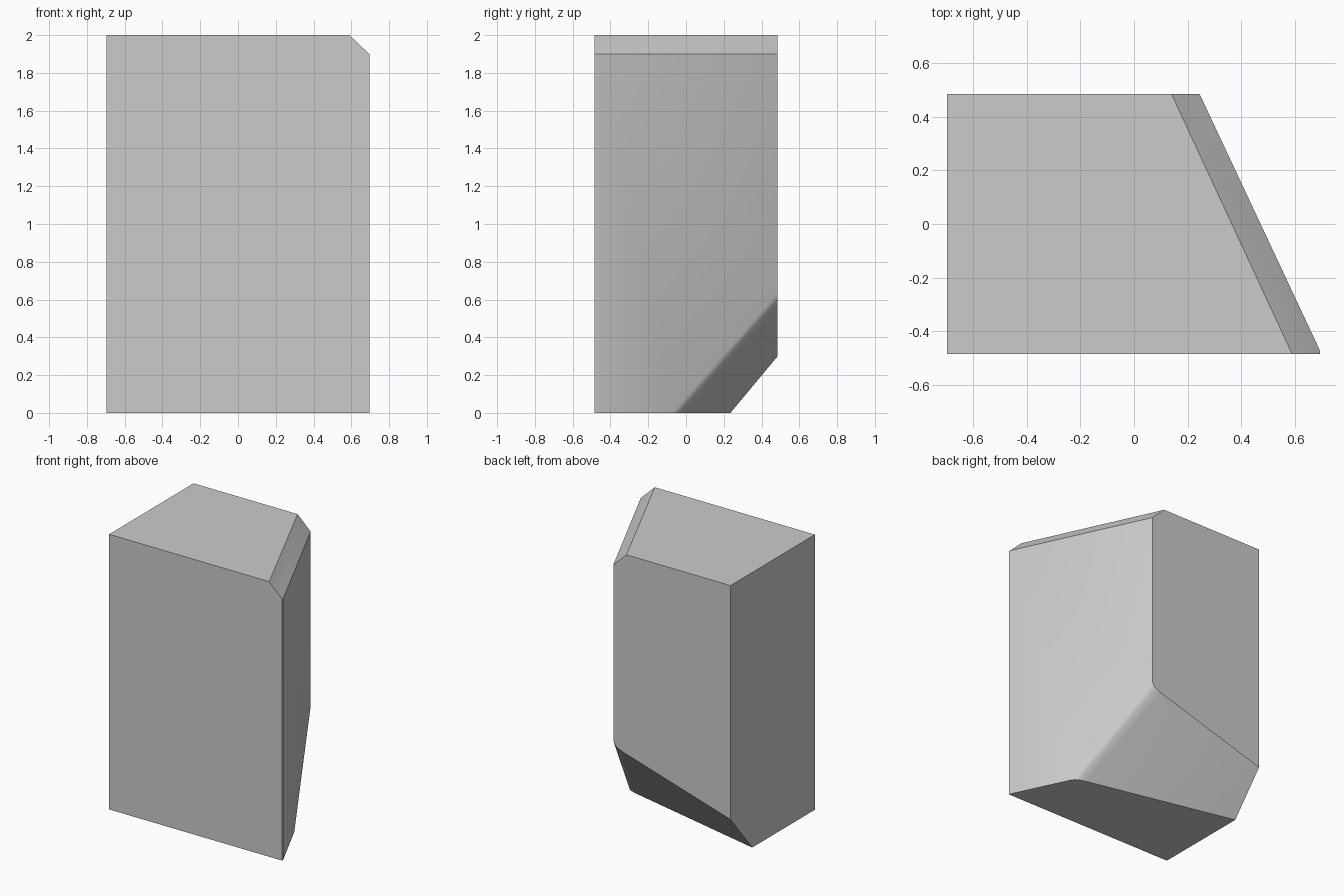
import bpy, bmesh, math

if "Cube" in bpy.data.objects:
    bpy.data.objects.remove(bpy.data.objects["Cube"])

stone = bpy.data.materials.new("plain grey")
stone.diffuse_color = (0.6, 0.6, 0.6, 1)
stone.use_nodes = True
stone.node_tree.nodes["Principled BSDF"].inputs["Base Color"].default_value = stone.diffuse_color

# Plan outline: square left side, slanted right wall with a softened front edge
L, F, B = -0.697, -0.485, 0.485
wall = [(0.695, F), (0.692, -0.468), (0.685, -0.455)]

points = [
    # flat top and its chamfered right edge
    (L, F, 2), (L, B, 2), (0.59, F, 2), (0.14, B, 2), (0.245, B, 1.9),
    # left side with the sloping back corner cut away
    (L, F, 0), (L, B, 0.30), (L, 0.235, 0),
    # rounded rim of the cut on the back face
    (0.245, B, 0.635), (0.240, B, 0.608), (0.222, B, 0.583), (0.17, B, 0.56),
    # rounded rim of the cut on the underside
    (0.505, -0.075, 0), (0.486, -0.047, 0), (0.460, -0.031, 0), (0.41, -0.015, 0),
]
points += [(x, y, z) for x, y in wall for z in (0, 1.9)]

# Solid block wrapped around the corner points
bm = bmesh.new()
for p in points:
    bm.verts.new(p)
bmesh.ops.convex_hull(bm, input=bm.verts)
bmesh.ops.dissolve_limit(bm, angle_limit=math.radians(0.8),
                         verts=bm.verts, edges=bm.edges)
bmesh.ops.recalc_face_normals(bm, faces=bm.faces)

mesh = bpy.data.meshes.new("cut_block")
bm.to_mesh(mesh)
bm.free()
mesh.materials.append(stone)
block = bpy.data.objects.new("cut_block", mesh)
bpy.context.collection.objects.link(block)

# Soft rounded rims, crisp block edges
bpy.context.view_layer.objects.active = block
block.select_set(True)
bpy.ops.object.shade_smooth_by_angle(angle=math.radians(25))
